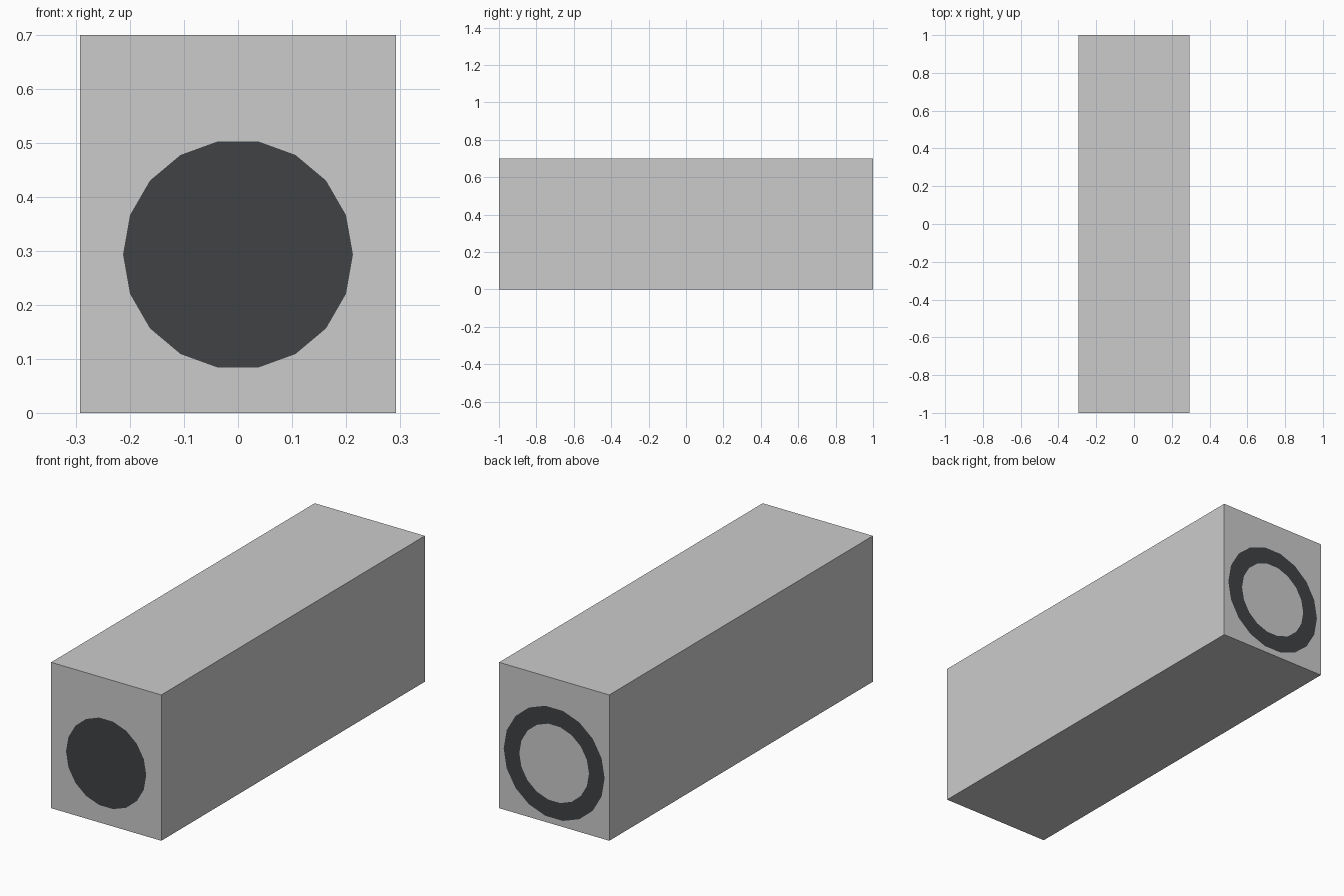
import bpy, bmesh
from math import cos, sin, tau

if "Cube" in bpy.data.objects:
    bpy.data.objects.remove(bpy.data.objects["Cube"])

HALF_W, HEIGHT, HALF_L = 0.2925, 0.70, 1.0
AXIS_Z = 0.2935
SIDES = 18
GAP = 0.0006  # inlays sit just proud of the body

dark = bpy.data.materials.new("dark_grey")
dark.diffuse_color = (0.05, 0.055, 0.06, 1)
dark.use_nodes = True
dark.node_tree.nodes["Principled BSDF"].inputs["Base Color"].default_value = dark.diffuse_color


def finish(name, bm, mat=None):
    mesh = bpy.data.meshes.new(name)
    bm.to_mesh(mesh)
    bm.free()
    obj = bpy.data.objects.new(name, mesh)
    bpy.context.collection.objects.link(obj)
    if mat:
        mesh.materials.append(mat)
    return obj


def circle(bm, radius, y):
    return [bm.verts.new((radius * cos(tau * i / SIDES), y,
                          AXIS_Z + radius * sin(tau * i / SIDES)))
            for i in range(SIDES)]


# Long rectangular body
bm = bmesh.new()
bmesh.ops.create_cube(bm, size=1)
for v in bm.verts:
    v.co.x *= 2 * HALF_W
    v.co.y *= 2 * (HALF_L - GAP)
    v.co.z = (v.co.z + 0.5) * HEIGHT
finish("body", bm)

# Dark disc on the front end, facing -y
bm = bmesh.new()
bm.faces.new(circle(bm, 0.213, -HALF_L))
finish("front_disc", bm, dark)

# Dark ring on the back end, facing +y
bm = bmesh.new()
outer = circle(bm, 0.268, HALF_L)
inner = circle(bm, 0.185, HALF_L)
for i in range(SIDES):
    j = (i + 1) % SIDES
    bm.faces.new((outer[i], inner[i], inner[j], outer[j]))
finish("back_ring", bm, dark)
